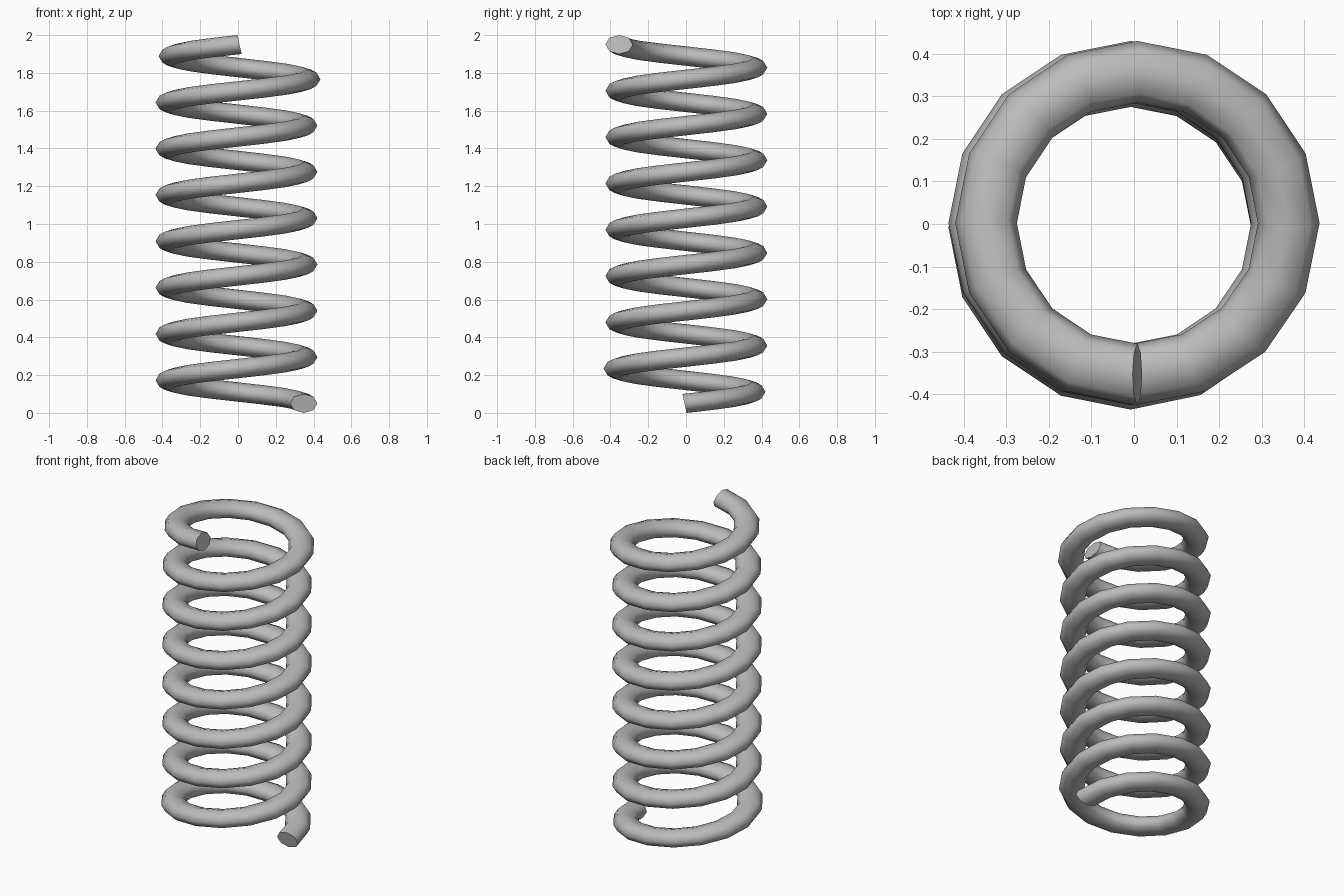
import bpy, bmesh
from math import cos, sin, pi, radians
from mathutils import Vector

default = bpy.data.objects.get("Cube")
if default:
    bpy.data.objects.remove(default, do_unlink=True)

STEPS = 16            # segments per turn
TURNS = 7.75
SIDES = 8             # sides of the wire section
COIL_R, WIRE_R = 0.356, 0.0725
SQUASH = 0.7          # the wire is flattened in height
BASE = 0.05
PITCH = (2 - 2 * BASE) / TURNS


def ramp(t, start, end):
    return min(1, max(0, (t - start) / (end - start)))


def wire_ring(bm, t):
    """One cross-section of the wire, t turns from the bottom end."""
    a = 2 * pi * t
    radial = Vector((cos(a), sin(a), 0))
    tangent = Vector((-sin(a), cos(a), PITCH / SQUASH / (2 * pi * COIL_R))).normalized()
    up = radial.cross(tangent)
    # the end turns sit slightly off the axis
    shift = Vector((-0.008 + 0.016 * ramp(t, TURNS - 1.25, TURNS - 0.8),
                    -0.008 + 0.01 * ramp(t, 0.75, 1.2), 0))
    centre = radial * COIL_R + shift + Vector((0, 0, BASE + PITCH * t))
    ring = []
    for k in range(SIDES):
        b = 2 * pi * k / SIDES
        offset = (radial * cos(b) + up * sin(b)) * WIRE_R
        offset.z *= SQUASH
        ring.append(bm.verts.new(centre + offset))
    return ring


# Coiled wire with flat end caps
bm = bmesh.new()
rings = [wire_ring(bm, i / STEPS) for i in range(int(TURNS * STEPS) + 1)]
for low, high in zip(rings, rings[1:]):
    for k in range(SIDES):
        n = (k + 1) % SIDES
        bm.faces.new((low[k], low[n], high[n], high[k]))
bm.faces.new(rings[0])
bm.faces.new(rings[-1])
bmesh.ops.recalc_face_normals(bm, faces=bm.faces[:])
mesh = bpy.data.meshes.new("coil_spring")
bm.to_mesh(mesh)
bm.free()
spring = bpy.data.objects.new("coil_spring", mesh)
bpy.context.collection.objects.link(spring)

# Plain grey metal
grey = bpy.data.materials.new("grey_metal")
grey.use_nodes = True
colour = (0.5, 0.5, 0.5, 1)
grey.diffuse_color = colour
grey.node_tree.nodes["Principled BSDF"].inputs["Base Color"].default_value = colour
mesh.materials.append(grey)

# Smooth wire, sharp cap rims
bpy.ops.object.select_all(action='DESELECT')
spring.select_set(True)
bpy.context.view_layer.objects.active = spring
bpy.ops.object.shade_smooth_by_angle(angle=radians(60))
